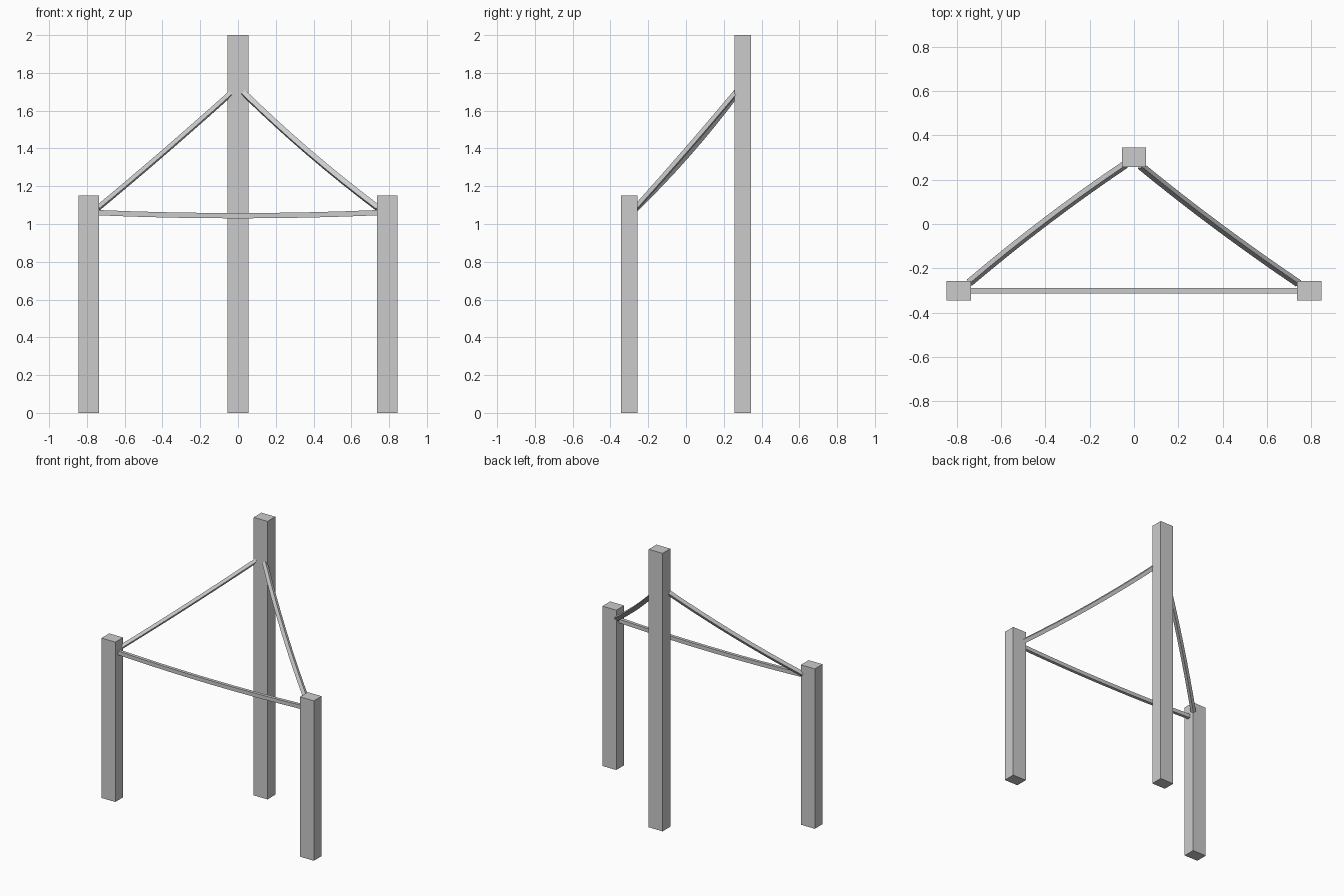
import bpy, bmesh
from mathutils import Vector

if "Cube" in bpy.data.objects:
    bpy.data.objects.remove(bpy.data.objects["Cube"])


def post(name, x, y, height):
    bpy.ops.mesh.primitive_cube_add(size=1, location=(x, y, height / 2))
    ob = bpy.context.object
    ob.name = name
    ob.scale = (0.11, 0.088, height)
    bpy.ops.object.transform_apply(location=False, rotation=False, scale=True)


def rail(name, a, b, up, sag=0.016, wide=0.023, tall=0.028, segs=8):
    """Square bar from a to b, bowed away from its rolled 'up' direction."""
    a, b, up = Vector(a), Vector(b), Vector(up)
    d = (b - a).normalized()
    up = (up - d * up.dot(d)).normalized()
    side = up.cross(d)
    bm = bmesh.new()
    rings = []
    for i in range(segs + 1):
        t = i / segs
        c = a.lerp(b, t) - up * sag * 4 * t * (1 - t)
        rings.append([bm.verts.new(c + side * u * wide / 2 + up * v * tall / 2)
                      for u, v in ((-1, -1), (1, -1), (1, 1), (-1, 1))])
    for r, s in zip(rings, rings[1:]):
        for k in range(4):
            n = (k + 1) % 4
            bm.faces.new((r[k], r[n], s[n], s[k]))
    bm.faces.new(rings[0])
    bm.faces.new(rings[-1])
    bmesh.ops.recalc_face_normals(bm, faces=bm.faces)
    me = bpy.data.meshes.new(name)
    bm.to_mesh(me)
    bm.free()
    bpy.context.collection.objects.link(bpy.data.objects.new(name, me))


# Posts: two short in front, one tall behind
post("front_left_post", -0.79, -0.301, 1.15)
post("front_right_post", 0.79, -0.301, 1.15)
post("back_post", 0, 0.301, 2.0)

# Sagging bars joining the posts in a triangle
rail("front_bar", (-0.74, -0.301, 1.06), (0.74, -0.301, 1.06), (0, 0, 1))
rail("left_bar", (-0.742, -0.264, 1.084), (-0.04, 0.268, 1.69), (0.18, -0.83, 0.53))
rail("right_bar", (0.03, 0.262, 1.695), (0.742, -0.268, 1.084), (0.72, 0.255, 0.636))
